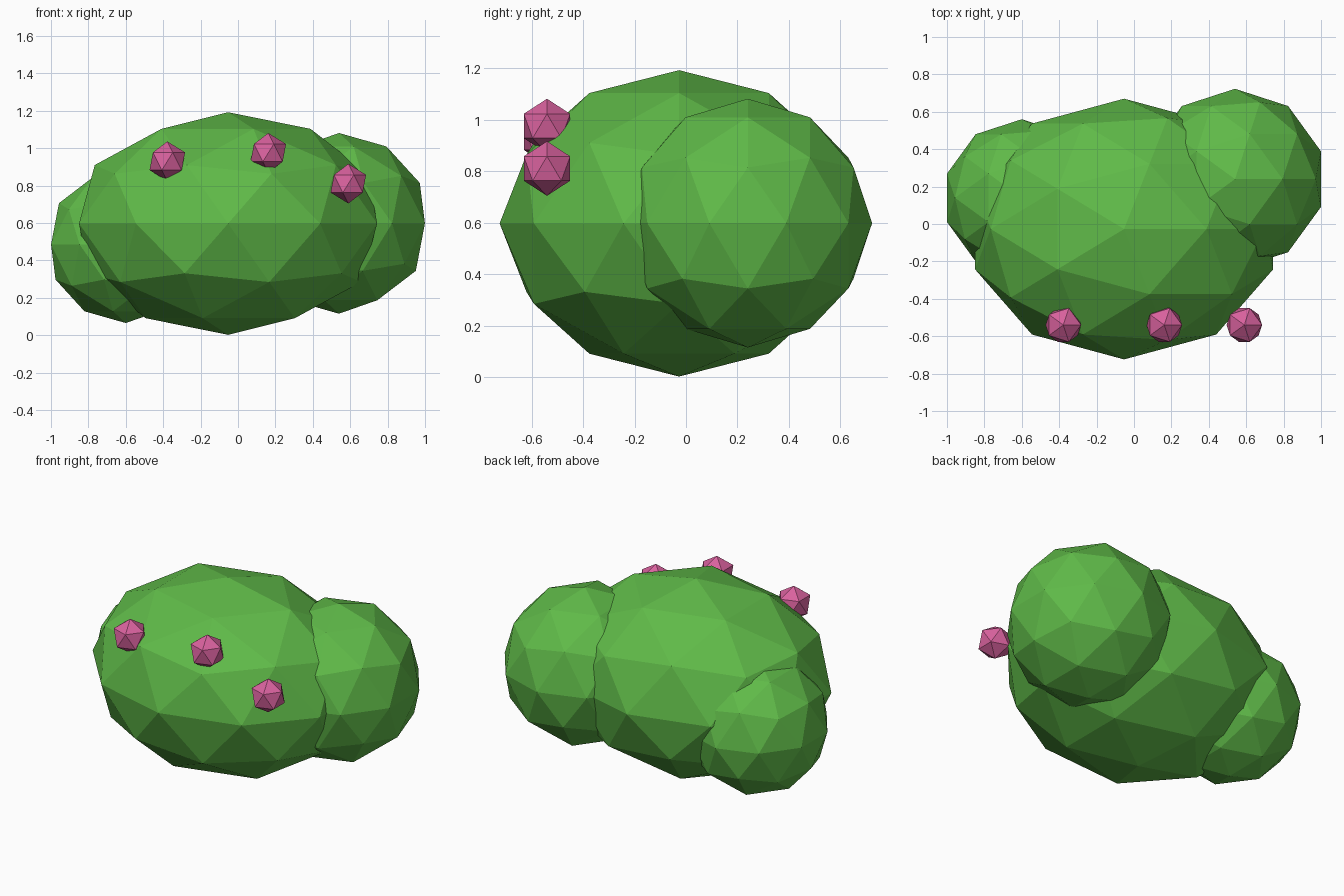
import bpy

cube = bpy.data.objects.get("Cube")
if cube:
    bpy.data.objects.remove(cube, do_unlink=True)


def make_material(name, color):
    mat = bpy.data.materials.new(name)
    mat.use_nodes = True
    mat.diffuse_color = color
    mat.node_tree.nodes["Principled BSDF"].inputs["Base Color"].default_value = color
    return mat


def faceted_ball(name, center, radii, detail, mat):
    bpy.ops.mesh.primitive_ico_sphere_add(subdivisions=detail, radius=1, location=center)
    ball = bpy.context.object
    ball.name = name
    ball.scale = radii
    bpy.ops.object.transform_apply(location=False, rotation=False, scale=True)
    bpy.ops.object.shade_flat()
    ball.data.materials.append(mat)
    return ball


leaf_green = make_material("leaf green", (0.115, 0.49, 0.065, 1))
blossom_pink = make_material("blossom pink", (0.69, 0.12, 0.34, 1))

# Foliage: one wide clump with a smaller one on each side
faceted_ball("foliage_main", (-0.053, -0.027, 0.597), (0.838, 0.697, 0.595), 2, leaf_green)
faceted_ball("foliage_left", (0.54, 0.24, 0.598), (0.483, 0.483, 0.483), 2, leaf_green)
faceted_ball("foliage_right", (-0.6, 0.14, 0.485), (0.42, 0.42, 0.42), 2, leaf_green)

# Blossoms along the front
for i, (x, z) in enumerate([(-0.378, 0.93), (0.162, 0.975), (0.59, 0.81)]):
    faceted_ball(f"blossom_{i + 1}", (x, -0.54, z), (0.106,) * 3, 1, blossom_pink)
